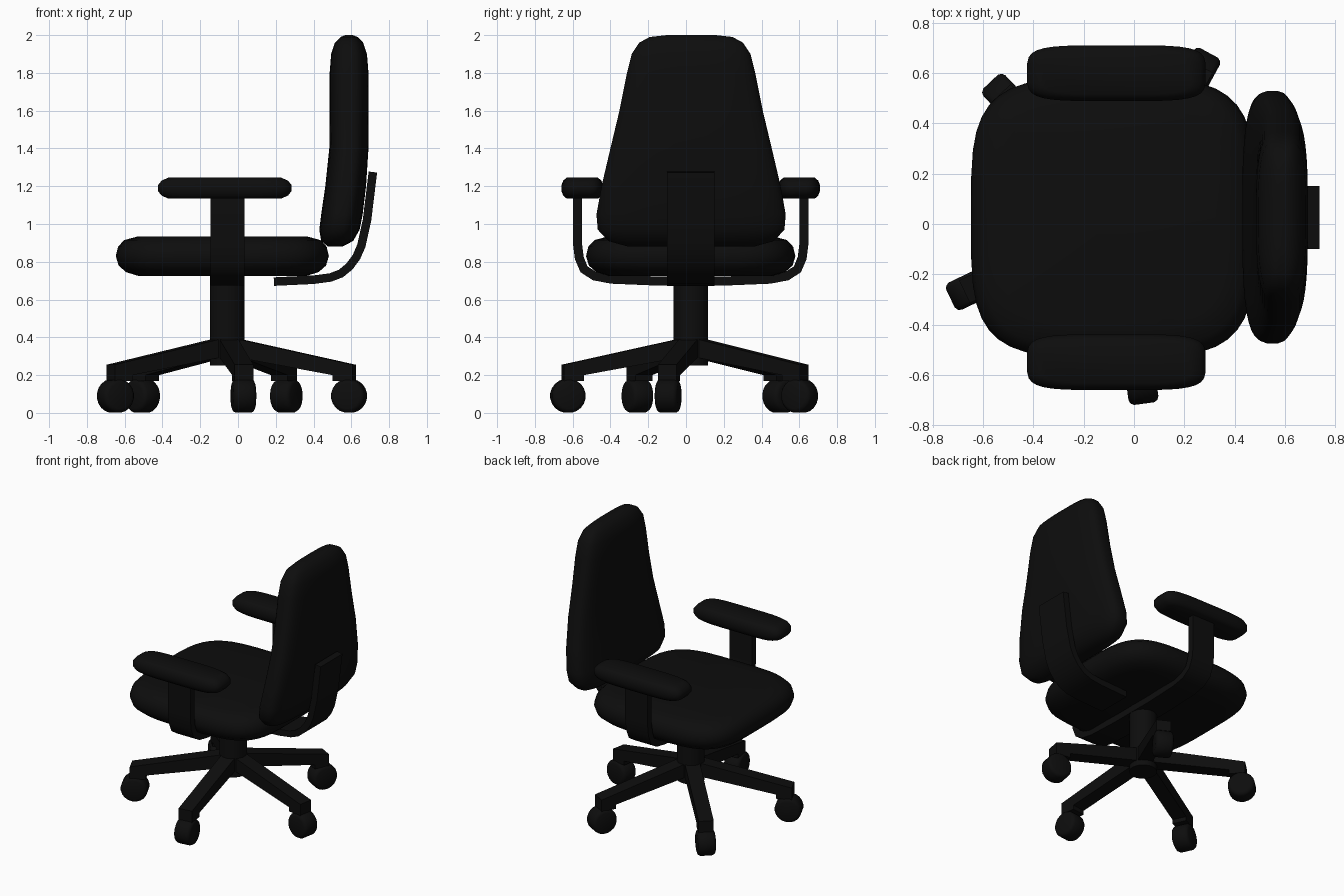
import bpy, bmesh, math
from mathutils import Matrix, Vector

if "Cube" in bpy.data.objects:
    bpy.data.objects.remove(bpy.data.objects["Cube"])

CX, CY = -0.057, 0.025          # column axis; CY is also the mirror plane

black = bpy.data.materials.new("near_black")
black.diffuse_color = (0.004, 0.004, 0.004, 1)
black.use_nodes = True
black.node_tree.nodes["Principled BSDF"].inputs["Base Color"].default_value = black.diffuse_color


def finish(name, bm, angle=40):
    bmesh.ops.recalc_face_normals(bm, faces=bm.faces)
    me = bpy.data.meshes.new(name)
    bm.to_mesh(me)
    bm.free()
    me.materials.append(black)
    ob = bpy.data.objects.new(name, me)
    bpy.context.collection.objects.link(ob)
    bpy.ops.object.select_all(action='DESELECT')
    ob.select_set(True)
    bpy.context.view_layer.objects.active = ob
    bpy.ops.object.shade_smooth_by_angle(angle=math.radians(angle))
    return ob


def loft(name, rows, power=2, sides=32, matrix=Matrix(), angle=40):
    """Stack superellipse rings; each row is z, centre x, centre y, half x, half y."""
    bm = bmesh.new()
    rings = []
    for z, cx, cy, hx, hy in rows:
        ring = []
        for i in range(sides):
            a = math.tau * (i + 0.5) / sides
            c, s = math.cos(a), math.sin(a)
            x = math.copysign(abs(c) ** (2 / power), c) * hx
            y = math.copysign(abs(s) ** (2 / power), s) * hy
            ring.append(bm.verts.new(matrix @ Vector((cx + x, cy + y, z))))
        rings.append(ring)
    for a, b in zip(rings, rings[1:]):
        for i in range(sides):
            j = (i + 1) % sides
            bm.faces.new((a[i], a[j], b[j], b[i]))
    bm.faces.new(rings[0])
    bm.faces.new(rings[-1])
    return finish(name, bm, angle)


def ribbon(name, path, thick, lo, hi, place):
    """Bent flat bar: a 2D path given thickness, spanning lo to hi sideways."""
    pts = [Vector(p) for p in path]
    bm = bmesh.new()
    rings = []
    for i, p in enumerate(pts):
        d = (pts[min(i + 1, len(pts) - 1)] - pts[max(i - 1, 0)]).normalized()
        n = Vector((-d.y, d.x)) * thick / 2
        rings.append([bm.verts.new(place(q, w)) for q, w in
                      ((p + n, lo), (p + n, hi), (p - n, hi), (p - n, lo))])
    for a, b in zip(rings, rings[1:]):
        for i in range(4):
            j = (i + 1) % 4
            bm.faces.new((a[i], a[j], b[j], b[i]))
    bm.faces.new(rings[0])
    bm.faces.new(rings[-1])
    return finish(name, bm)


# seat cushion
loft("seat", [(z, -0.083, CY, 0.565 - d, 0.555 - d) for z, d in
              ((0.725, 0.12), (0.745, 0.055), (0.78, 0.015), (0.83, 0),
               (0.88, 0.012), (0.915, 0.045), (0.935, 0.12))], power=4, sides=40)

# backrest, tapering upward with a slight lean at the bottom
loft("backrest", [(z, x, CY + 0.002, hx, hy) for z, x, hx, hy in (
    (0.882, 0.515, 0.04, 0.34), (0.91, 0.525, 0.085, 0.44),
    (0.97, 0.537, 0.107, 0.495), (1.05, 0.55, 0.11, 0.502),
    (1.2, 0.57, 0.108, 0.475), (1.4, 0.587, 0.104, 0.428),
    (1.6, 0.588, 0.103, 0.38), (1.8, 0.588, 0.103, 0.34),
    (1.9, 0.588, 0.095, 0.315), (1.96, 0.588, 0.075, 0.275),
    (1.99, 0.588, 0.045, 0.22), (2.0, 0.588, 0.02, 0.13))],
    power=3.2, sides=40, angle=60)

# armrest pads
for side, label in ((1, "left"), (-1, "right")):
    loft(label + "_armrest", [(z, -0.07, CY + side * 0.574, 0.355 - d, 0.111 - d / 2)
                              for z, d in ((1.135, 0.055), (1.15, 0.02), (1.175, 0),
                                           (1.205, 0), (1.23, 0.02), (1.245, 0.055))],
         power=4.5, angle=50)

# U-shaped arm bracket passing under the seat
half = [(0.6, 1.15), (0.6, 0.9), (0.59, 0.82), (0.565, 0.76), (0.51, 0.725),
        (0.42, 0.708), (0.18, 0.698)]
path = [(CY - y, z) for y, z in half] + [(CY + y, z) for y, z in reversed(half)]
ribbon("arm_bracket", path, 0.048, -0.145, 0.035, lambda q, w: (w, q.x, q.y))

# curved bar carrying the backrest
ribbon("back_bracket", [(0.19, 0.695), (0.4, 0.705), (0.49, 0.717), (0.545, 0.738),
                        (0.59, 0.775), (0.627, 0.825), (0.653, 0.885), (0.683, 1.02),
                        (0.714, 1.275)],
       0.045, CY - 0.125, CY + 0.125, lambda q, w: (q.x, w, q.y))

# central column
loft("column", [(z, CX, CY, 0.092, 0.092) for z in (0.25, 0.73)], sides=20)

# five legs, each with a caster wheel
leg_profile = [(0, 0.405), (0.683, 0.255), (0.683, 0.17), (0.577, 0.17),
               (0.577, 0.2), (0, 0.305)]
for k in range(5):
    turn = Matrix.Translation((CX, CY, 0)) @ Matrix.Rotation(math.radians(-10.5 + 72 * k), 4, 'Z')
    bm = bmesh.new()
    face = bm.faces.new([bm.verts.new((r, -0.05, z)) for r, z in leg_profile])
    ext = bmesh.ops.extrude_face_region(bm, geom=[face])
    bmesh.ops.translate(bm, vec=(0, 0.1, 0),
                        verts=[v for v in ext["geom"] if isinstance(v, bmesh.types.BMVert)])
    bm.transform(turn)
    finish("leg_%d" % (k + 1), bm, 30)
    axle = turn @ Matrix.Translation((0.656, 0, 0.09)) @ Matrix.Rotation(math.pi / 2, 4, 'X')
    loft("wheel_%d" % (k + 1), [(w, 0, 0, r, r) for w, r in
                                ((-0.06, 0.068), (-0.054, 0.082), (-0.04, 0.09),
                                 (0.04, 0.09), (0.054, 0.082), (0.06, 0.068))],
         sides=20, matrix=axle)
